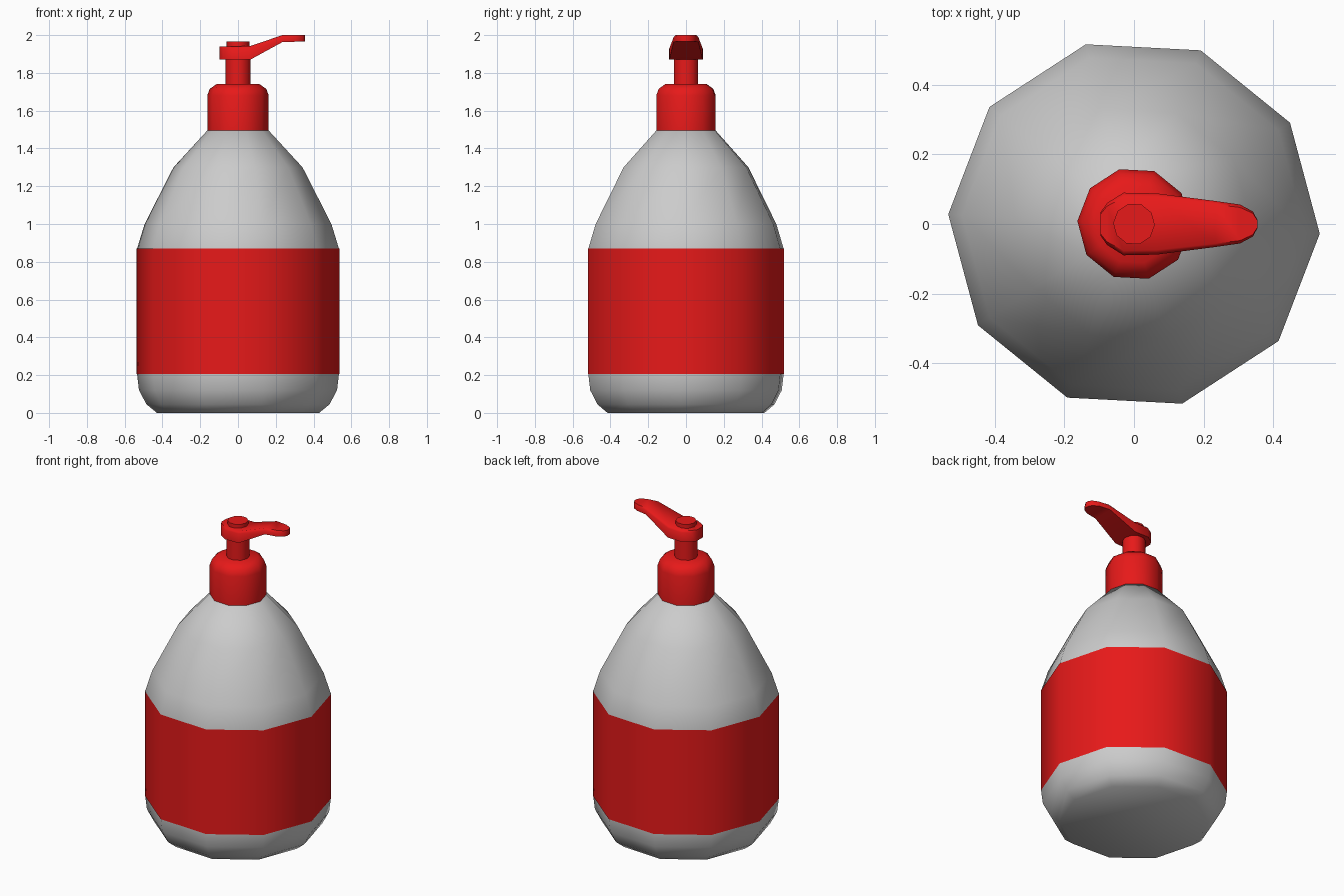
import bpy, bmesh, math

if "Cube" in bpy.data.objects:
    bpy.data.objects.remove(bpy.data.objects["Cube"])

red = bpy.data.materials.new("red_plastic")
red.diffuse_color = (0.8, 0.01, 0.01, 1)
red.use_nodes = True
red.node_tree.nodes["Principled BSDF"].inputs["Base Color"].default_value = red.diffuse_color


def finish(name, bm, mat=None, angle=50, outward=True):
    if outward:
        bmesh.ops.recalc_face_normals(bm, faces=bm.faces)
    me = bpy.data.meshes.new(name)
    bm.to_mesh(me)
    bm.free()
    ob = bpy.data.objects.new(name, me)
    bpy.context.collection.objects.link(ob)
    if mat:
        me.materials.append(mat)
    bpy.ops.object.select_all(action='DESELECT')
    ob.select_set(True)
    bpy.context.view_layer.objects.active = ob
    bpy.ops.object.shade_smooth_by_angle(angle=math.radians(angle))
    return ob


def loft(bm, rings, caps=True):
    """Join equal-sized rings of points with quads and optional end caps."""
    vs = [[bm.verts.new(p) for p in ring] for ring in rings]
    n = len(vs[0])
    for a, b in zip(vs, vs[1:]):
        for i in range(n):
            j = (i + 1) % n
            bm.faces.new((a[i], a[j], b[j], b[i]))
    if caps:
        bm.faces.new(vs[0][::-1])
        bm.faces.new(vs[-1])


def turned(name, profile, mat=None, caps=True, sides=10, phase=-3):
    """Low-poly turned part from (radius, height) pairs."""
    ang = [math.radians(phase + 360 * i / sides) for i in range(sides)]
    bm = bmesh.new()
    loft(bm, [[(r * math.cos(a), r * math.sin(a), z) for a in ang]
              for r, z in profile], caps)
    return finish(name, bm, mat, outward=caps)


# Bottle and the label wrapped around it
turned("bottle", [(0.43, 0), (0.485, 0.045), (0.525, 0.12), (0.535, 0.205),
                  (0.535, 0.87), (0.495, 1.0), (0.342, 1.3), (0.158, 1.5)])
turned("label", [(0.537, 0.205), (0.537, 0.87)], red, caps=False)

# Screw cap, pump stem and round button
turned("cap", [(0.163, 1.495), (0.163, 1.68), (0.15, 1.715), (0.115, 1.74)], red)
turned("pump_stem", [(0.067, 1.73), (0.067, 1.88)], red)
turned("pump_button", [(0.06, 1.93), (0.06, 1.965)], red)

# Pump head running into the raised spout: x, half width, bottom, top
sections = [(-0.097, 0.032, 1.87, 1.94), (-0.078, 0.06, 1.87, 1.94),
            (-0.03, 0.09, 1.87, 1.94), (0.065, 0.088, 1.87, 1.942),
            (0.235, 0.066, 1.963, 2.0), (0.305, 0.056, 1.965, 2.0),
            (0.342, 0.036, 1.965, 2.0), (0.355, 0.012, 1.965, 2.0)]
bm = bmesh.new()
loft(bm, [[(x, -w, lo), (x, w, lo), (x, w, hi - 0.012), (x, w * 0.85, hi),
           (x, -w * 0.85, hi), (x, -w, hi - 0.012)]
          for x, w, lo, hi in sections])
finish("pump_spout", bm, red)
